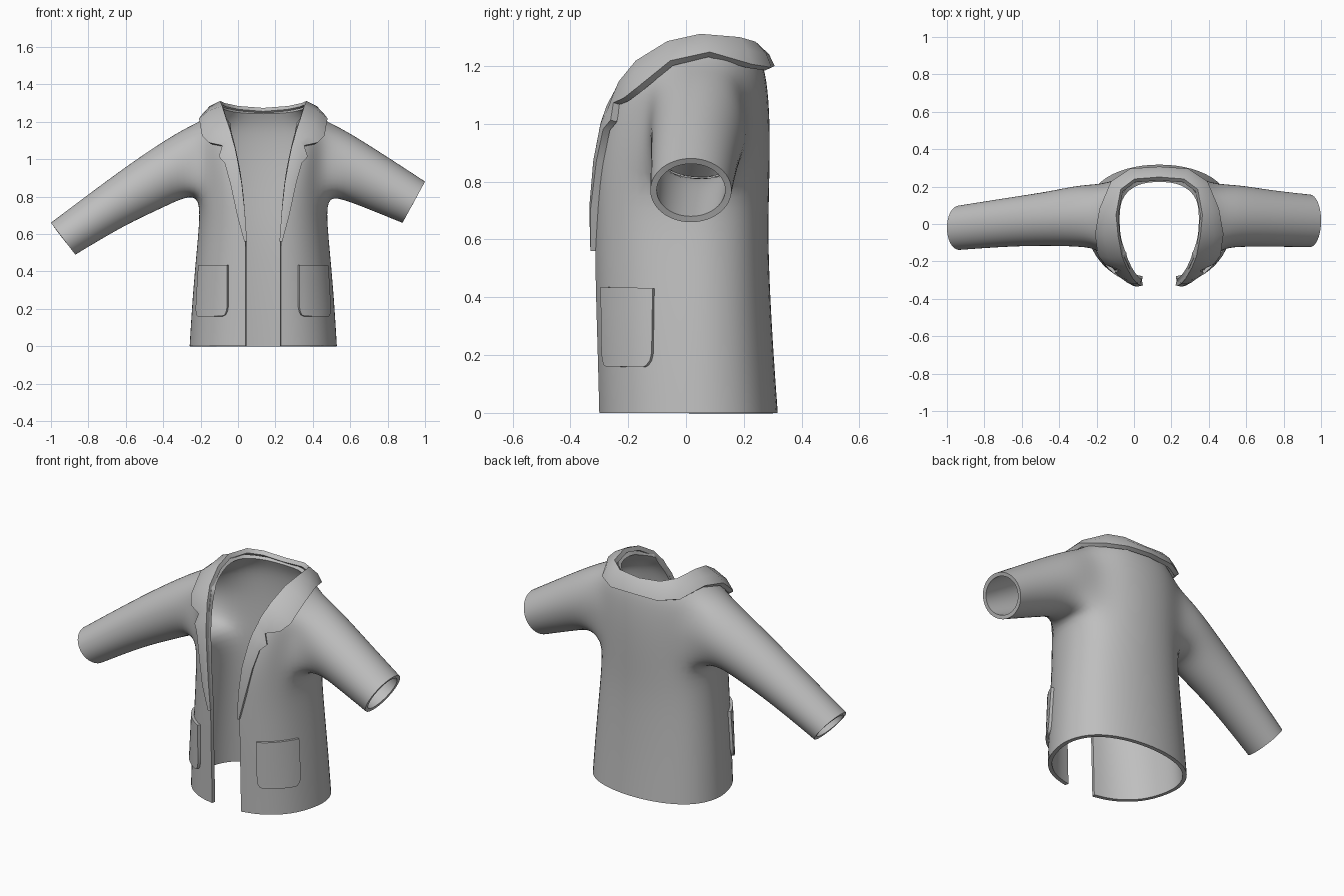
import bpy, bmesh, math
from mathutils import Vector

if "Cube" in bpy.data.objects:
    bpy.data.objects.remove(bpy.data.objects["Cube"])

CX = 0.135  # centre line of the coat
cloth = bpy.data.materials.new("grey_cloth")
cloth.diffuse_color = (0.52, 0.52, 0.52, 1)
cloth.use_nodes = True
cloth.node_tree.nodes["Principled BSDF"].inputs["Base Color"].default_value = cloth.diffuse_color


def add_quad(bm, vs, side):
    bm.faces.new(vs if side > 0 else vs[::-1])


def place(bm, p, side):
    return bm.verts.new((CX + side * p[0], p[1], p[2]))


def add_grid(bm, rows, side, hole=lambda r, c: False):
    """Quad sheet: columns run from the front round to the back, rows run upward."""
    vs = [[place(bm, p, side) for p in row] for row in rows]
    for r in range(len(vs) - 1):
        for c in range(len(vs[0]) - 1):
            if not hole(r, c):
                add_quad(bm, [vs[r][c], vs[r][c + 1], vs[r + 1][c + 1], vs[r + 1][c]], side)
    return vs


def finish(bm, name, thickness, offset, levels=0, wrap=None, angle=40):
    bmesh.ops.remove_doubles(bm, verts=bm.verts, dist=0.0005)
    me = bpy.data.meshes.new(name)
    bm.to_mesh(me)
    bm.free()
    ob = bpy.data.objects.new(name, me)
    bpy.context.collection.objects.link(ob)
    me.materials.append(cloth)
    if wrap:
        m = ob.modifiers.new("wrap", 'SHRINKWRAP')
        m.target = wrap
    if levels:
        m = ob.modifiers.new("smooth", 'SUBSURF')
        m.levels = m.render_levels = levels
        m.boundary_smooth = 'PRESERVE_CORNERS'
    m = ob.modifiers.new("cloth_thickness", 'SOLIDIFY')
    m.thickness = thickness
    m.offset = offset
    bpy.ops.object.select_all(action='DESELECT')
    ob.select_set(True)
    bpy.context.view_layer.objects.active = ob
    bpy.ops.object.convert(target='MESH')
    bpy.ops.object.shade_smooth_by_angle(angle=math.radians(angle))
    return ob


# Coat body rows: height, front edge, half width, front y, back y
ROWS = [(0, .095, .402, -.30, .325), (.2, .095, .39, -.305, .31),
        (.42, .095, .372, -.312, .297), (.62, .095, .352, -.315, .29),
        (.8, .11, .342, -.312, .295), (.93, .125, .345, -.295, .297),
        (1.05, .15, .345, -.26, .295)]


def body_row(z, fx, w, yf, yb):
    def front(f, g):
        return (fx + (w - fx) * f, yf * g, z)

    def back(f, g):
        return (w * f, yb * g, z)
    return [front(0, 1), front(.25, .95), front(.55, .8), front(.85, .48), (w, .02, z),
            back(.96, .4), back(.8, .72), back(.45, .93), back(0, 1)]


SHOULDER = [(.165, -.22, 1.13), (.20, -.21, 1.14), (.25, -.185, 1.15), (.31, -.12, 1.17),
            (.33, 0, 1.205), (.33, .09, 1.205), (.31, .17, 1.18), (.18, .26, 1.18),
            (0, .285, 1.18)]
NECK = [(.19, -.17, 1.2), (.2, -.15, 1.215), (.21, -.11, 1.235), (.22, -.06, 1.255),
        (.225, 0, 1.28), (.225, .08, 1.285), (.21, .16, 1.275), (.13, .235, 1.255),
        (0, .25, 1.25)]

# Sleeve rings: top (x, z), bottom (x, z), centre y, half depth
LEFT = [((.42, 1.165), (.42, .80), .045, .165), ((.62, 1.04), (.53, .745), .03, .145),
        ((.85, .875), (.74, .65), .012, .13), ((1.135, .66), (1.005, .49), -.02, .118)]
RIGHT = [((.42, 1.165), (.42, .79), .045, .165), ((.62, 1.04), (.56, .735), .03, .15),
         ((.865, .88), (.745, .66), .017, .14)]


def add_sleeve(bm, vs, rings, side):
    # armhole loop: bottom, back, top, front
    loop = [vs[4][c] for c in (3, 4, 5, 6)] + [vs[r][6] for r in (5, 6, 7)]
    loop += [vs[7][c] for c in (5, 4, 3)] + [vs[6][3], vs[5][3]]
    for top, bot, yc, ry in rings:
        ring = []
        for k in range(12):
            a = math.radians(225 + 30 * k)
            s, co = 1.05 * math.sin(a), 1.05 * math.cos(a)
            x = (top[0] + bot[0]) / 2 + (top[0] - bot[0]) / 2 * s
            z = (top[1] + bot[1]) / 2 + (top[1] - bot[1]) / 2 * s
            ring.append(place(bm, (x, yc + ry * co, z), side))
        for k in range(12):
            n = (k + 1) % 12
            add_quad(bm, [loop[k], loop[n], ring[n], ring[k]], side)
        loop = ring


# Coat body with both sleeves
bm = bmesh.new()
rows = [body_row(*r) for r in ROWS] + [SHOULDER, NECK]
for side, rings in ((-1, LEFT), (1, RIGHT)):
    vs = add_grid(bm, rows, side, lambda r, c: 4 <= r <= 6 and 3 <= c <= 5)
    add_sleeve(bm, vs, rings, side)
coat = finish(bm, "coat_body_and_sleeves", .022, -1, levels=2)

# Collar and lapels: inner edge and outer edge, from lapel foot to centre back
INNER = [(.09, -.315, .56), (.1, -.318, .72), (.115, -.308, .87), (.138, -.283, 1.0),
         (.15, -.262, 1.06), (.165, -.235, 1.11), (.172, -.222, 1.14), (.195, -.165, 1.21),
         (.215, -.06, 1.275), (.225, .05, 1.3), (.2, .18, 1.29), (.13, .232, 1.275),
         (0, .242, 1.265)]
OUTER = [(.1, -.318, .56), (.137, -.318, .7), (.172, -.298, .87), (.202, -.275, .98),
         (.232, -.25, 1.01), (.213, -.24, 1.07), (.285, -.205, 1.085), (.32, -.16, 1.12),
         (.335, -.05, 1.21), (.31, .08, 1.24), (.25, .22, 1.2), (.15, .285, 1.19),
         (0, .295, 1.195)]


def middle(a, b):
    m = (Vector(a) + Vector(b)) / 2
    out = Vector((m.x, m.y, .12)).normalized()
    return m + out * .1 * (Vector(a) - Vector(b)).length


bm = bmesh.new()
for side in (-1, 1):
    add_grid(bm, [OUTER, [middle(a, b) for a, b in zip(INNER, OUTER)], INNER], side)
finish(bm, "collar_and_lapels", .026, 0)

# Patch pockets, rounded at the lower corners and fitted to the coat
POCKET = [(.16, .72), (.167, .86), (.185, .96), (.21, 1), (.28, 1), (.36, 1), (.435, 1)]
for side, name in ((-1, "left_pocket"), (1, "right_pocket")):
    bm = bmesh.new()
    rows = []
    for z, wide in POCKET:
        row = []
        for i in range(9):
            t = .5 + (i / 8 - .5) * wide
            row.append((.17 + .2 * t + .035, -.285 + .185 * t - .038, z))
        rows.append(row)
    add_grid(bm, rows, side)
    finish(bm, name, .016, 1, wrap=coat)
